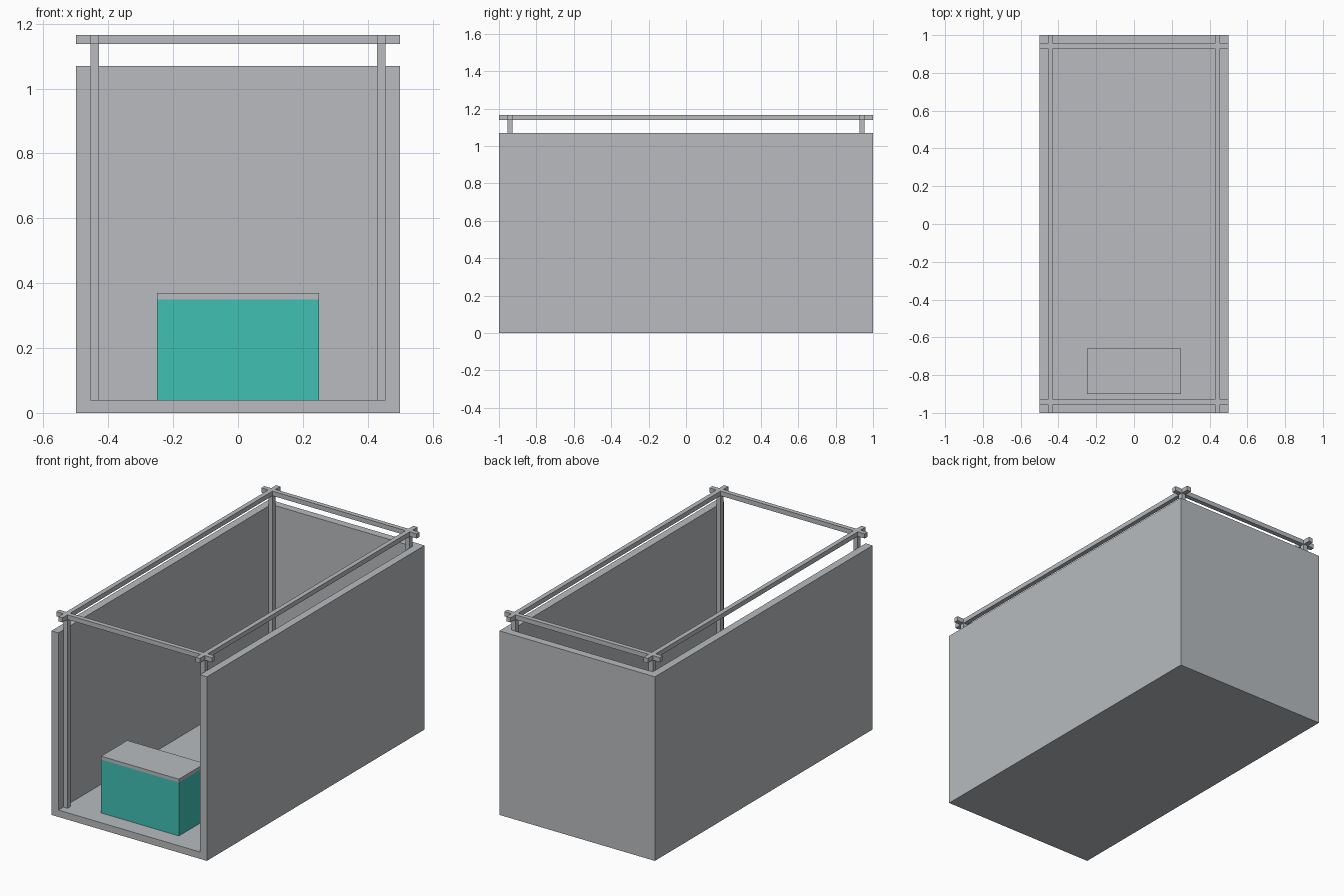
import bpy
import bmesh
from mathutils import Vector

if "Cube" in bpy.data.objects:
    bpy.data.objects.remove(bpy.data.objects["Cube"])


def material(name, rgb):
    m = bpy.data.materials.new(name)
    m.diffuse_color = (*rgb, 1)
    m.use_nodes = True
    m.node_tree.nodes["Principled BSDF"].inputs["Base Color"].default_value = m.diffuse_color
    return m


GREY = material("light grey", (0.48, 0.50, 0.52))
TEAL = material("teal", (0.05, 0.53, 0.45))


def box(name, lo, hi, mat):
    """Axis-aligned box between two corners."""
    lo, hi = Vector(lo), Vector(hi)
    bm = bmesh.new()
    bmesh.ops.create_cube(bm, size=1)
    for v in bm.verts:
        v.co = Vector(c * s for c, s in zip(v.co, hi - lo)) + (lo + hi) / 2
    me = bpy.data.meshes.new(name)
    bm.to_mesh(me)
    bm.free()
    me.materials.append(mat)
    ob = bpy.data.objects.new(name, me)
    bpy.context.collection.objects.link(ob)
    return ob


FLOOR, WALL_TOP, TOP = 0.04, 1.07, 1.165
BEAM = 0.027                # square section of posts and rails
IN_X, IN_Y = 0.455, 0.955   # inner faces of the walls

# Open-fronted shell
box("floor", (-0.5, -1, 0), (0.5, 1, FLOOR), GREY)
box("back_wall", (-IN_X, IN_Y, FLOOR), (IN_X, 1, WALL_TOP), GREY)

# Side walls and long rails
for side, s in (("left", -1), ("right", 1)):
    xw = sorted((s * IN_X, s * 0.5))
    xr = sorted((s * IN_X, s * (IN_X - BEAM)))
    box(side + "_wall", (xw[0], -1, FLOOR), (xw[1], 1, WALL_TOP), GREY)
    box(side + "_rail", (xr[0], -1, TOP - BEAM), (xr[1], 1, TOP), GREY)
    # Corner posts
    for end, e in (("front", -1), ("back", 1)):
        y = sorted((e * IN_Y, e * (IN_Y - BEAM)))
        box(f"{end}_{side}_post", (xr[0], y[0], FLOOR),
            (xr[1], y[1], TOP - BEAM), GREY)

# Cross rails
for end, e in (("front", -1), ("back", 1)):
    y = sorted((e * IN_Y, e * (IN_Y - BEAM)))
    box(end + "_rail", (-0.5, y[0], TOP - BEAM), (0.5, y[1], TOP), GREY)

# Counter with a slab top
box("counter", (-0.25, -0.9, FLOOR), (0.25, -0.66, 0.35), TEAL)
box("counter_top", (-0.25, -0.9, 0.35), (0.25, -0.66, 0.37), GREY)
